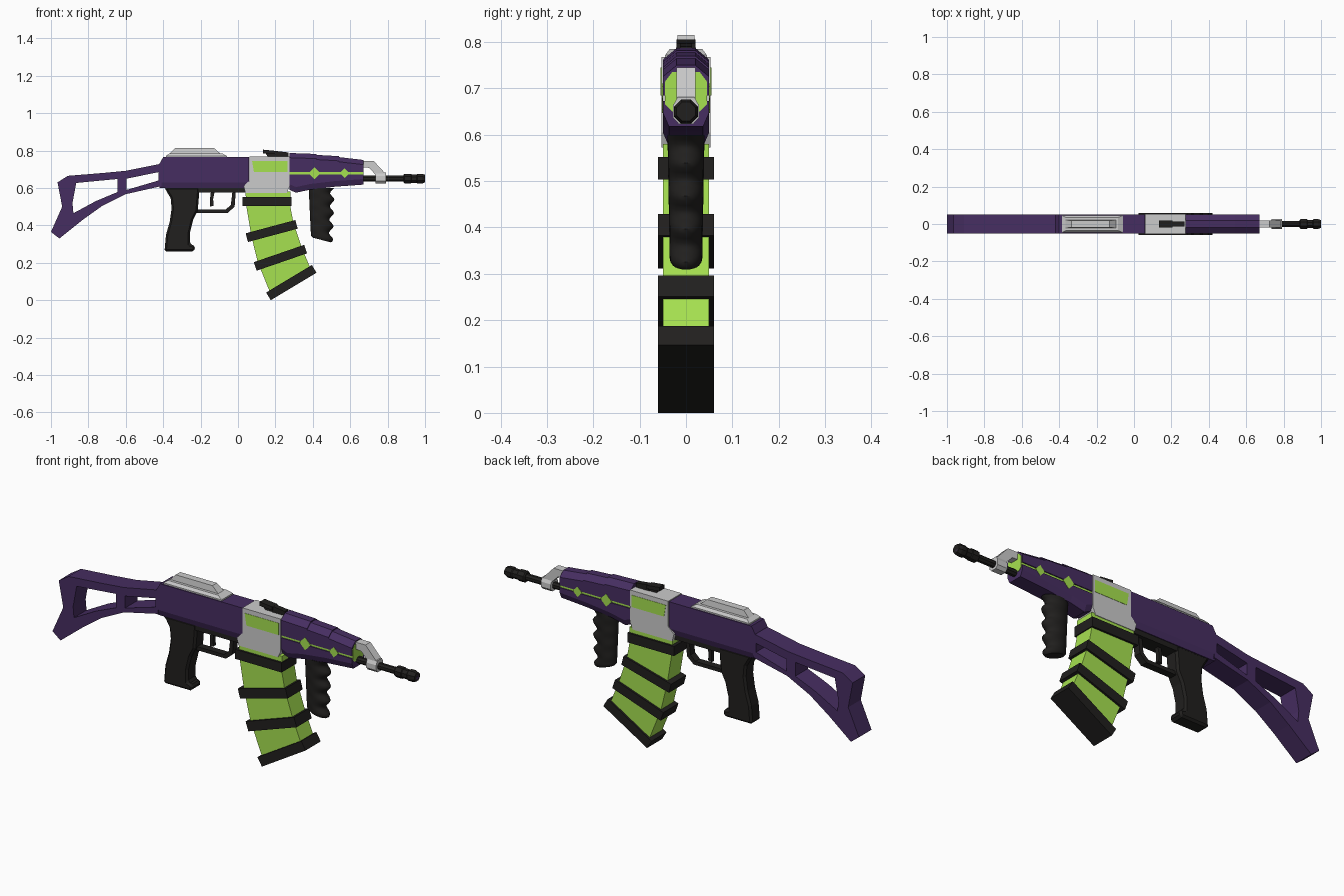
import bpy, bmesh, math
from mathutils import Vector

if "Cube" in bpy.data.objects:
    bpy.data.objects.remove(bpy.data.objects["Cube"])


def material(name, rgb):
    m = bpy.data.materials.new(name)
    m.diffuse_color = (*rgb, 1)
    m.use_nodes = True
    m.node_tree.nodes["Principled BSDF"].inputs["Base Color"].default_value = m.diffuse_color
    return m


PURPLE = material("purple", (0.062, 0.027, 0.12))
GREEN = material("green", (0.38, 0.75, 0.08))
BLACK = material("black", (0.015, 0.014, 0.013))


def finish(name, bm, mat):
    bmesh.ops.recalc_face_normals(bm, faces=bm.faces[:])
    me = bpy.data.meshes.new(name)
    bm.to_mesh(me)
    bm.free()
    ob = bpy.data.objects.new(name, me)
    bpy.context.collection.objects.link(ob)
    if mat:
        me.materials.append(mat)
    return ob


def loft(name, rings, mat=None):
    """Skin a list of equal-length point rings and cap both ends."""
    bm = bmesh.new()
    vs = [[bm.verts.new(p) for p in r] for r in rings]
    n = len(vs[0])
    for a, b in zip(vs, vs[1:]):
        for i in range(n):
            j = (i + 1) % n
            bm.faces.new((a[i], a[j], b[j], b[i]))
    bm.faces.new(vs[0])
    bm.faces.new(vs[-1])
    return finish(name, bm, mat)


def prism(name, pts, half, mat=None, y=0, holes=()):
    """Extrude a side (x, z) outline, with optional holes, across y."""
    if not holes:
        return loft(name, [[(x, y + s * half, z) for x, z in pts] for s in (-1, 1)], mat)
    bm = bmesh.new()
    for loop in (pts, *holes):
        vs = [bm.verts.new((x, y - half, z)) for x, z in loop]
        for i, v in enumerate(vs):
            bm.edges.new((v, vs[i - 1]))
    bmesh.ops.triangle_fill(bm, use_beauty=True, edges=bm.edges[:], normal=(0, -1, 0))
    out = bmesh.ops.extrude_face_region(bm, geom=bm.faces[:], use_keep_orig=True)
    moved = [g for g in out["geom"] if isinstance(g, bmesh.types.BMVert)]
    bmesh.ops.translate(bm, verts=moved, vec=(0, 2 * half, 0))
    return finish(name, bm, mat)


def section(x, half):
    """Mirrored (y, z) cross-section at x."""
    return [(x, y, z) for y, z in half] + [(x, -y, z) for y, z in reversed(half)]


def rect(x0, x1, hy, z):
    return [(x0, -hy, z), (x1, -hy, z), (x1, hy, z), (x0, hy, z)]


def box(name, x0, x1, hy, z0, z1, mat=None):
    return loft(name, [rect(x0, x1, hy, z0), rect(x0, x1, hy, z1)], mat)


def tube(name, stations, mat, sides=8, z=0.65):
    """Turned part along x from (x, radius) stations."""
    ang = [2 * math.pi * (i + 0.5) / sides for i in range(sides)]
    return loft(name, [[(x, r * math.cos(a), z + r * math.sin(a)) for a in ang]
                       for x, r in stations], mat)


# Skeleton shoulder stock
prism("stock", [(-1, .365), (-.94, .50), (-.965, .63), (-.91, .665), (-.725, .68),
                (-.60, .692), (-.41, .73), (-.41, .61), (-.60, .567), (-.725, .505),
                (-.83, .43), (-.955, .33)], .05, PURPLE,
      holes=([(-.865, .627), (-.645, .648), (-.645, .578), (-.76, .53), (-.88, .465), (-.885, .52)],
             [(-.595, .65), (-.425, .685), (-.425, .64), (-.595, .59)]))

# Receiver with chamfered underside
loft("receiver", [section(x, [(.04, .6), (.05, .63), (.05, t)])
                  for x, t in ((-.42, .73), (-.40, .765), (.06, .765))], PURPLE)

# Stepped cover on top of the receiver
loft("cover_base", [rect(-.385, -.06, .045, .76), rect(-.385, -.06, .045, .772),
                    rect(-.365, -.085, .035, .785)])
loft("cover_hump", [rect(-.37, -.09, .022, .78), rect(-.335, -.13, .018, .815)])

# Grey magazine housing with green windows
prism("magazine_housing", [(.062, .768), (.275, .768), (.275, .605), (.26, .572),
                           (.04, .572), (.03, .61), (.062, .64)], .053)
for s in (-1, 1):
    prism("housing_window", [(.075, .745), (.265, .745), (.265, .685), (.085, .685)],
          .001, GREEN, y=s * .0535)

# Rear sight
prism("rear_sight_base", [(.16, .765), (.27, .765), (.27, .785), (.145, .79)], .01, BLACK)
prism("rear_sight_leaf", [(.135, .785), (.205, .78), (.205, .798), (.135, .805)], .02, BLACK)
prism("rear_sight_block", [(.20, .765), (.27, .765), (.27, .79), (.20, .798)], .013, BLACK)

# Handguard: three stepped upper shells, lower shell, green core and diamonds
for x0, x1, t0, t1 in ((.275, .42, .787, .782), (.42, .54, .777, .77), (.54, .67, .765, .75)):
    loft("handguard_upper", [section(x, [(.05, .685), (.05, t - .025), (.02, t)])
                             for x, t in ((x0, t0), (x1, t1))], PURPLE)
loft("handguard_lower", [section(x, [(.037, b), (.05, b + .03), (.05, .673)]) for x, b in
                         ((.275, .59), (.31, .575), (.39, .592), (.52, .607), (.67, .618))], PURPLE)
loft("handguard_core", [section(x, [(.03, .65), (.045, .665), (.045, .715), (.03, .735)])
                        for x in (.275, .672)], GREEN)
for s in (-1, 1):
    for cx, r in ((.41, .032), (.57, .026)):
        prism("handguard_diamond", [(cx - r, .679), (cx, .679 + r), (cx + r, .679), (cx, .679 - r)],
              .001, GREEN, y=s * .0505)

# Barrel, muzzle and bore
tube("barrel", [(.66, .017), (.91, .017)], BLACK)
tube("muzzle", [(.885, .022), (.89, .028), (.925, .028), (.928, .024), (.955, .024),
                (.96, .028), (.985, .028), (1, .022)], BLACK)
tube("bore", [(.98, .012), (1, .012)], PURPLE)

# Grey gas block bent down onto the barrel
prism("gas_arm", [(.665, .745), (.725, .745), (.79, .675), (.735, .672), (.70, .708), (.665, .71)], .02)
loft("gas_block", [section(x, [(.015, .623), (.028, .637), (.028, .663), (.018, .682)])
                   for x in (.735, .79)])

# Pistol grip, lower frame, trigger and guard
grip = prism("pistol_grip", [(-.395, .605), (-.36, .545), (-.355, .49), (-.365, .42), (-.385, .35),
                             (-.393, .26), (-.235, .26), (-.228, .29), (-.257, .30), (-.257, .36),
                             (-.24, .43), (-.215, .48), (-.205, .605)], .038, BLACK)
bev = grip.modifiers.new("chamfer", "BEVEL")
bev.width, bev.segments, bev.limit_method = .01, 1, 'ANGLE'
bev.angle_limit = math.radians(60)
prism("lower_frame", [(-.395, .605), (.04, .605), (.04, .575), (-.21, .575), (-.37, .58)], .036, BLACK)
prism("trigger_guard", [(-.23, .485), (-.065, .485), (-.038, .51), (-.03, .58), (-.012, .58),
                        (-.018, .50), (-.055, .467), (-.235, .467)], .018, BLACK)
prism("trigger", [(-.145, .58), (-.125, .58), (-.133, .54), (-.13, .505), (-.15, .50), (-.15, .54)],
      .01, BLACK)

# Finger-grooved foregrip
rings = []
for i in range(29):
    t = i / 28
    z = .60 - .27 * t
    left, right = .378 + .012 * t, .505 + .012 * math.cos(t * 8 * math.pi + .8) - .008 * t
    mid, rx = (left + right) / 2, (right - left) / 2
    hy = .04 - .005 * t
    rings.append([(mid + rx * math.cos(a), hy * math.sin(a), z - .015 * t * math.cos(a))
                  for a in (2 * math.pi * k / 20 for k in range(20))])
c = sum((Vector(p) for p in rings[-1]), Vector()) / 20
rings.append([c + (Vector(p) - c) * .85 + Vector((0, 0, -.008)) for p in rings[-1]])
fore = loft("foregrip", rings, BLACK)
bpy.context.view_layer.objects.active = fore
fore.select_set(True)
bpy.ops.object.shade_smooth_by_angle(angle=math.radians(45))

# Curved green magazine with black bands
prism("magazine", [(.04, .58), (.045, .50), (.07, .35), (.105, .205), (.17, .045),
                   (.385, .175), (.34, .285), (.295, .42), (.28, .50), (.28, .58)], .05, GREEN)
for x, z, length, tilt in ((.155, .528, .26, 0), (.18, .37, .275, 15),
                           (.227, .227, .285, 19), (.285, .094, .285, 31)):
    a = math.radians(tilt)
    u = Vector((math.cos(a), math.sin(a))) * length / 2
    v = Vector((-math.sin(a), math.cos(a))) * .024
    c = Vector((x, z))
    prism("magazine_band", [c - u - v, c + u - v, c + u + v, c - u + v], .06, BLACK)
